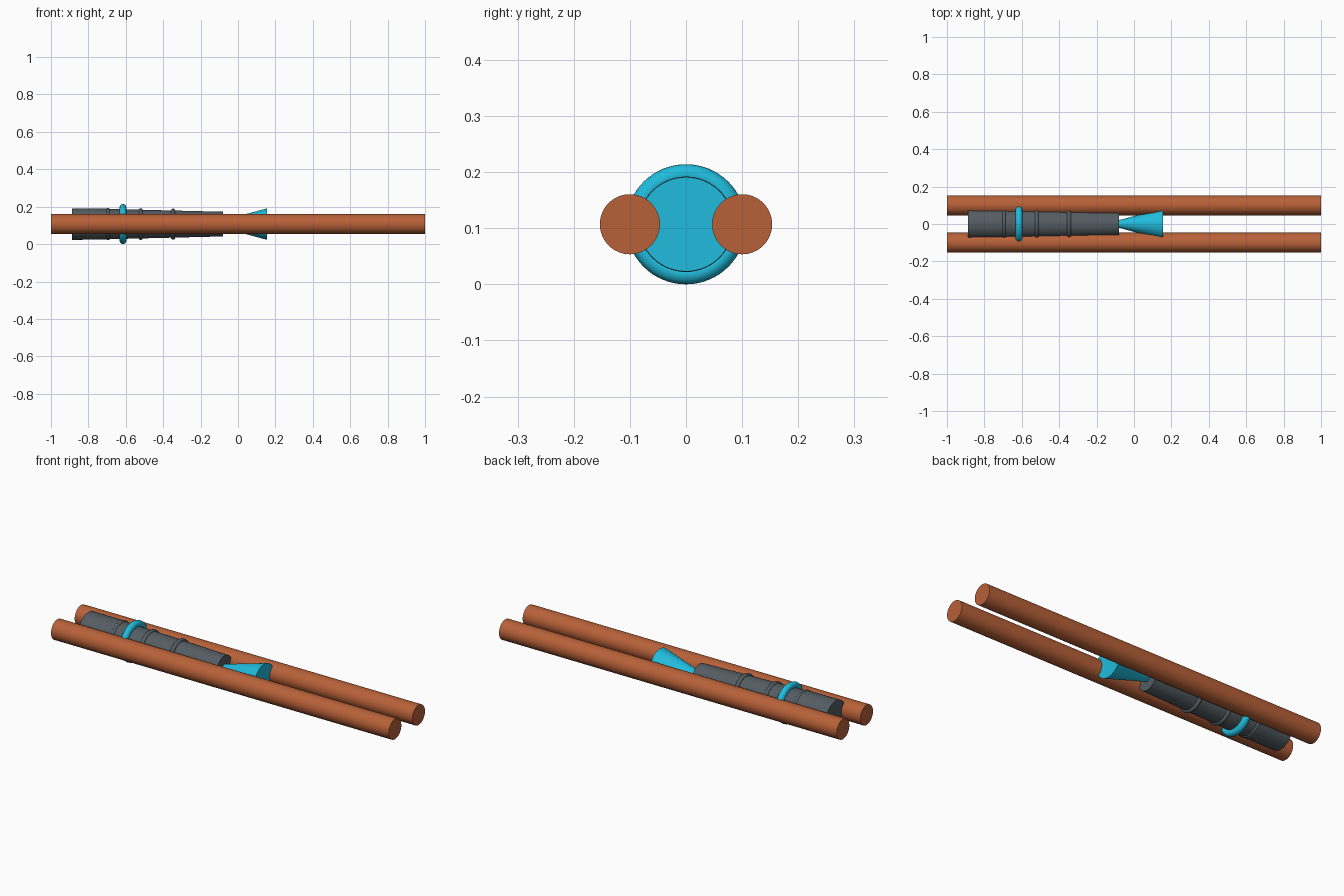
import bpy, math

if "Cube" in bpy.data.objects:
    bpy.data.objects.remove(bpy.data.objects["Cube"])

ZC = 0.107  # shared axis height


def material(name, rgb):
    m = bpy.data.materials.new(name)
    m.diffuse_color = (*rgb, 1)
    m.use_nodes = True
    m.node_tree.nodes["Principled BSDF"].inputs["Base Color"].default_value = m.diffuse_color
    return m


RUST = material("rust", (0.48, 0.12, 0.04))
CYAN = material("cyan", (0.015, 0.5, 0.72))
SLATE = material("slate", (0.09, 0.11, 0.125))


def finish(name, mat):
    ob = bpy.context.object
    ob.name = name
    ob.data.materials.append(mat)
    bpy.ops.object.shade_smooth_by_angle(angle=math.radians(35))
    return ob


def taper(name, x0, x1, r0, r1, mat, y=0.0):
    """Capped cylinder or cone lying along x."""
    bpy.ops.mesh.primitive_cone_add(
        vertices=64, radius1=r0, radius2=r1, depth=x1 - x0,
        location=((x0 + x1) / 2, y, ZC), rotation=(0, math.pi / 2, 0))
    return finish(name, mat)


def ring(name, x, major, minor, mat):
    bpy.ops.mesh.primitive_torus_add(
        major_segments=64, minor_segments=20, major_radius=major,
        minor_radius=minor, location=(x, 0, ZC), rotation=(0, math.pi / 2, 0))
    return finish(name, mat)


# pair of long rails
for side, y in (("front", -0.1), ("back", 0.1)):
    taper(side + "_rail", -1, 1, 0.0535, 0.0535, RUST, y)

# barrel: straight grip and tapering tube
taper("grip", -0.887, -0.695, 0.084, 0.083, SLATE)
taper("barrel", -0.695, -0.08, 0.081, 0.066, SLATE)

# thin bands and the large collar
for i, (x, r) in enumerate(((-0.695, 0.075), (-0.52, 0.074), (-0.347, 0.072))):
    ring(f"band_{i + 1}", x, r, 0.011, SLATE)
ring("collar", -0.615, 0.089, 0.018, CYAN)

# flared nozzle
taper("nozzle", -0.082, 0.155, 0.02, 0.084, CYAN)
